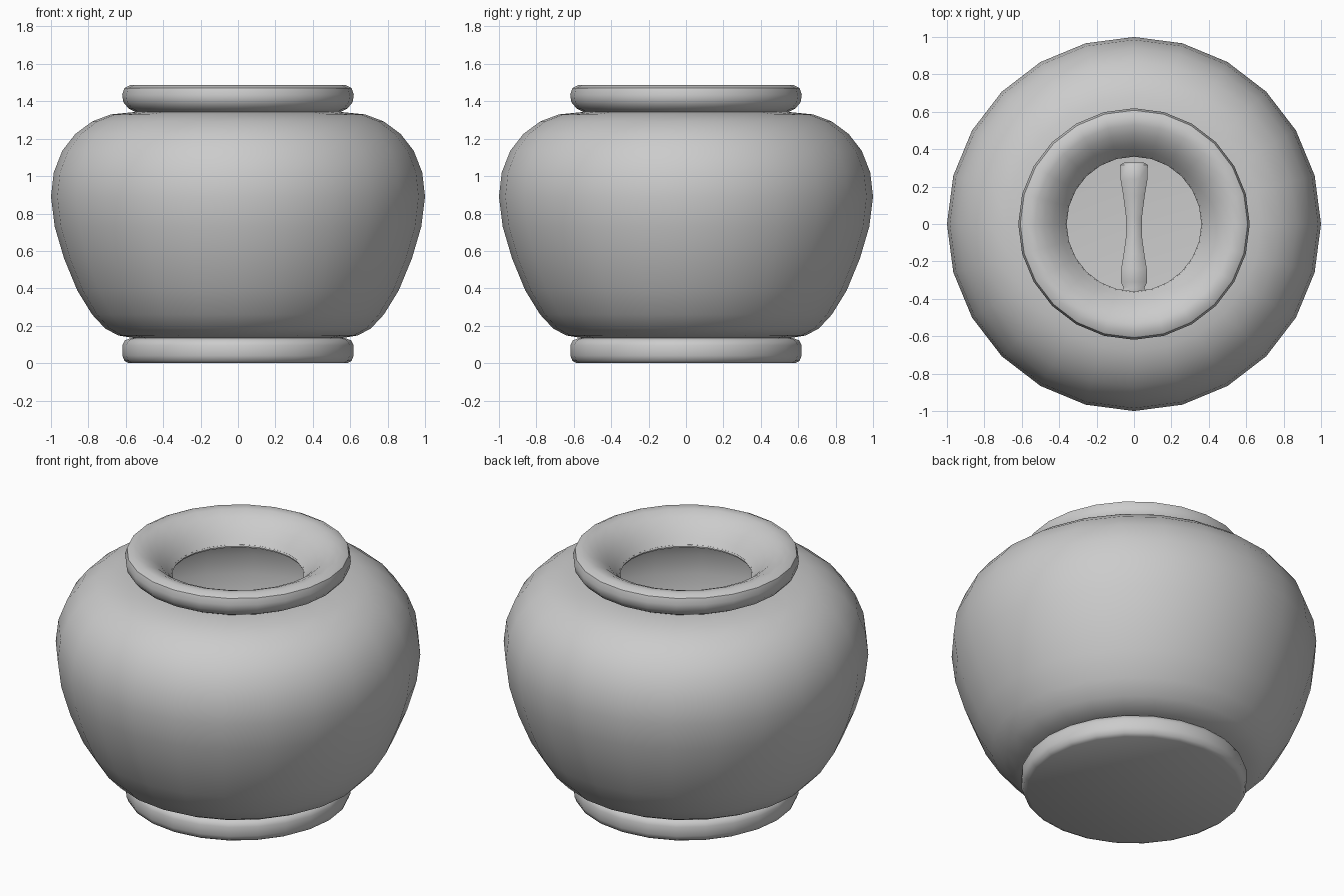
import bpy, bmesh, math

if "Cube" in bpy.data.objects:
    bpy.data.objects.remove(bpy.data.objects["Cube"])

SEG = 24


def finish(name, bm, angle=45):
    bmesh.ops.recalc_face_normals(bm, faces=bm.faces)
    me = bpy.data.meshes.new(name)
    bm.to_mesh(me)
    bm.free()
    ob = bpy.data.objects.new(name, me)
    bpy.context.collection.objects.link(ob)
    bpy.ops.object.select_all(action='DESELECT')
    ob.select_set(True)
    bpy.context.view_layer.objects.active = ob
    bpy.ops.object.shade_smooth_by_angle(angle=math.radians(angle))
    return ob


def skin(bm, rings, closed=False):
    pairs = list(zip(rings, rings[1:]))
    if closed:
        pairs.append((rings[-1], rings[0]))
    for a, b in pairs:
        n = len(a)
        for i in range(n):
            j = (i + 1) % n
            bm.faces.new((a[i], a[j], b[j], b[i]))
    if not closed:
        bm.faces.new(rings[0])
        bm.faces.new(rings[-1])


def lathe(name, profile, closed=False):
    bm = bmesh.new()
    rings = []
    for r, z in profile:
        rings.append([bm.verts.new((r * math.cos(2 * math.pi * i / SEG),
                                    r * math.sin(2 * math.pi * i / SEG), z))
                      for i in range(SEG)])
    skin(bm, rings, closed)
    return finish(name, bm)


# Foot ring with a flat underside
lathe("foot", [(0.585, 0.0), (0.607, 0.012), (0.618, 0.04), (0.618, 0.095),
               (0.605, 0.122), (0.57, 0.135)])

# Hollow bowl: outer wall up, thin inner wall back down to a flat floor
outer = [(0.56, 0.135), (0.64, 0.148), (0.71, 0.185), (0.78, 0.26), (0.86, 0.39),
         (0.93, 0.56), (0.98, 0.73), (1.0, 0.89), (0.985, 1.02), (0.94, 1.135),
         (0.87, 1.225), (0.78, 1.292), (0.68, 1.33), (0.56, 1.342)]
inner = [(r - 0.025, 0.74 + (z - 0.74) * 0.96) for r, z in reversed(outer)]
lathe("body", outer + [(0.365, 1.342), (0.365, 1.325)] + inner)

# Rolled lip with a funnel-shaped mouth
lathe("lip", [(0.36, 1.335), (0.54, 1.338), (0.585, 1.362), (0.613, 1.395),
              (0.619, 1.435), (0.608, 1.47), (0.575, 1.487), (0.53, 1.482),
              (0.48, 1.46), (0.43, 1.42), (0.39, 1.375)], closed=True)

# Waisted stick lying on the bowl floor: (y, half width, half height)
stations = [(0.33, 0.055, 0.045), (0.315, 0.08, 0.06), (0.24, 0.078, 0.06),
            (0.15, 0.062, 0.05), (0.03, 0.045, 0.042), (-0.06, 0.045, 0.042),
            (-0.16, 0.06, 0.05), (-0.24, 0.074, 0.058), (-0.31, 0.076, 0.06),
            (-0.34, 0.06, 0.05), (-0.36, 0.07, 0.055), (-0.39, 0.05, 0.04)]
bm = bmesh.new()
rings = []
for y, w, h in stations:
    rings.append([bm.verts.new((w * math.cos(math.pi * (k + 0.5) / 4), y,
                                0.22 + h * math.sin(math.pi * (k + 0.5) / 4)))
                  for k in range(8)])
skin(bm, rings)
finish("inner_stick", bm)
